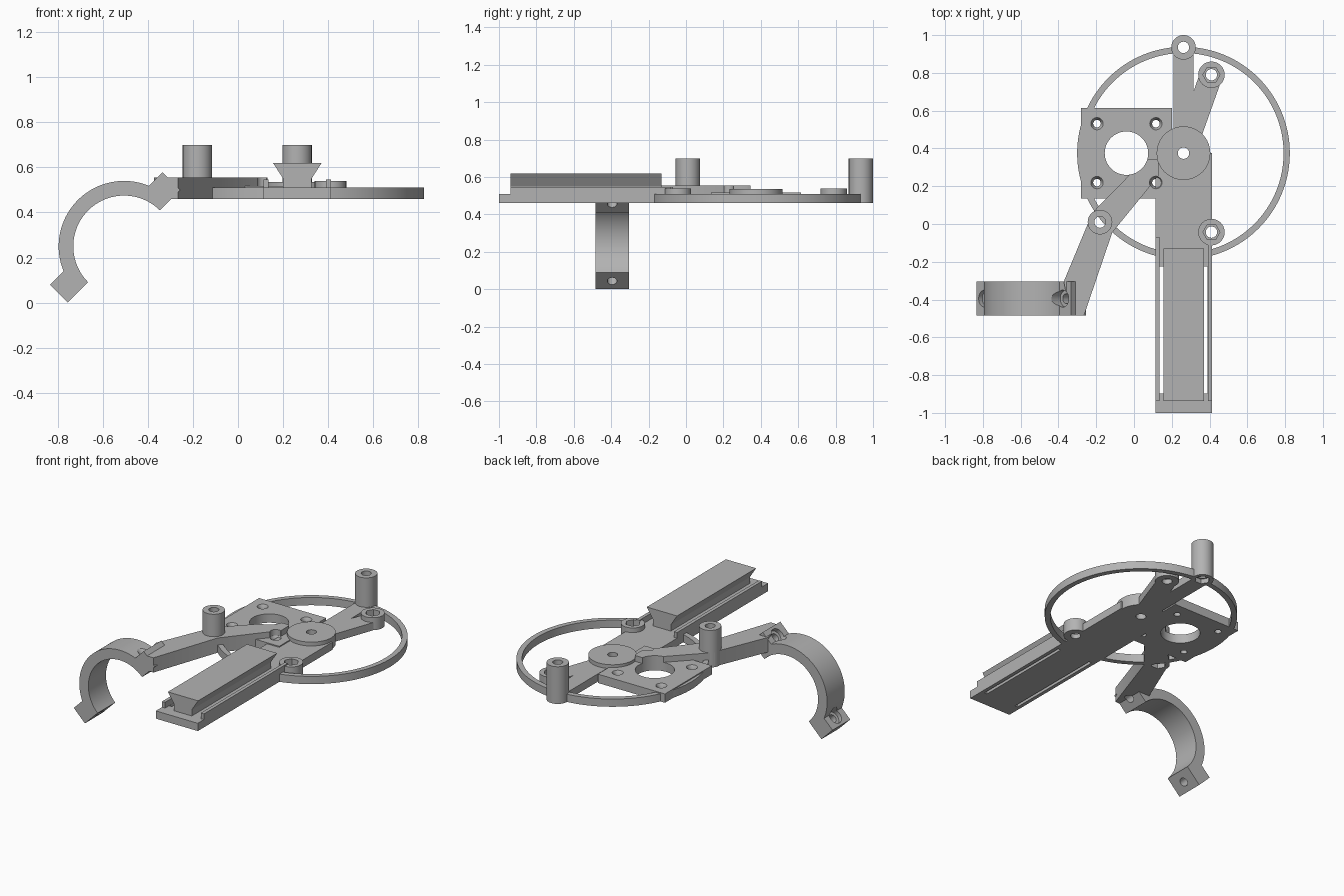
import bpy, bmesh
from math import cos, sin, pi, radians
from mathutils import Matrix, Vector

if "Cube" in bpy.data.objects:
    bpy.data.objects.remove(bpy.data.objects["Cube"], do_unlink=True)

grey = bpy.data.materials.new("plain_grey")
grey.use_nodes = True
grey.diffuse_color = (0.45, 0.45, 0.45, 1)
grey.node_tree.nodes["Principled BSDF"].inputs["Base Color"].default_value = grey.diffuse_color
parts = []


def prism(name, pts, z0, z1, matrix=None, grow=1.0, is_part=True, pivot=(0, 0)):
    """Extrude an outline from z0 to z1; grow scales the top about the pivot."""
    bm = bmesh.new()
    px, py = pivot
    low = [bm.verts.new((x, y, z0)) for x, y in pts]
    high = [bm.verts.new((px + (x - px) * grow, py + (y - py) * grow, z1)) for x, y in pts]
    bm.faces.new(low)
    bm.faces.new(high)
    n = len(pts)
    for i in range(n):
        j = (i + 1) % n
        bm.faces.new((low[i], low[j], high[j], high[i]))
    bmesh.ops.recalc_face_normals(bm, faces=bm.faces)
    if matrix:
        bm.transform(matrix)
    mesh = bpy.data.meshes.new(name)
    bm.to_mesh(mesh)
    bm.free()
    ob = bpy.data.objects.new(name, mesh)
    bpy.context.collection.objects.link(ob)
    mesh.materials.append(grey)
    if is_part:
        parts.append(ob)
    return ob


def circle(x, y, r, n=48):
    return [(x + r * cos(2 * pi * i / n), y + r * sin(2 * pi * i / n)) for i in range(n)]


def rect(x0, x1, y0, y1):
    return [(x0, y0), (x1, y0), (x1, y1), (x0, y1)]


def bar(a, b, width):
    a, b = Vector(a), Vector(b)
    d = (b - a).normalized() * width / 2
    side = Vector((-d.y, d.x))
    return [tuple(p) for p in (a + side, a - side, b - side, b + side)]


def cut(targets, cutter):
    """Subtract a temporary solid from each target."""
    cutter.hide_render = True
    for ob in targets:
        mod = ob.modifiers.new("cut", "BOOLEAN")
        mod.operation = "DIFFERENCE"
        mod.solver = "EXACT"
        mod.object = cutter
        bpy.context.view_layer.objects.active = ob
        bpy.ops.object.modifier_apply(modifier=mod.name)
    bpy.data.objects.remove(cutter, do_unlink=True)


def drill(targets, x, y, r, z0=0.4, z1=0.8, n=32, grow=1.0):
    cut(targets, prism("cutter", circle(x, y, r, n), z0, z1, None, grow, False, (x, y)))


BOTTOM, TOP = 0.46, 0.51
HUB = (0.262, 0.375)
END_POST = (0.262, 0.935)
ARM_POST = (-0.18, 0.01)
BOSSES = [(0.41, 0.79), (0.41, -0.043)]

# Guard ring
ring = prism("guard_ring", circle(*HUB, 0.563, 128), BOTTOM, TOP)
drill([ring], *HUB, 0.53, n=128)

# Base, beam to the end post, brace to the rear boss and hub
base = prism("base_plate", rect(0.113, 0.413, -1.0, HUB[1]), BOTTOM, TOP)
for x in (0.136, 0.371):
    cut([base], prism("cutter", rect(x, x + 0.019, -0.897, -0.225), 0.4, 0.6, is_part=False))
beam = prism("rear_beam", rect(0.21, 0.315, 0.3, END_POST[1]), BOTTOM, TOP)
brace = prism("boss_brace", bar(HUB, BOSSES[0], 0.12), BOTTOM, TOP)
hub = prism("hub_disc", circle(*HUB, 0.142, 64), BOTTOM, 0.535)
drill([base, beam, brace, hub], *HUB, 0.03)

# Walls beside the slots
walls = [prism("slot_wall", rect(x, x + 0.022, -0.937, -0.07), BOTTOM, 0.547)
         for x in (0.113, 0.391)]

# Dovetail rail, extruded along y
along_y = Matrix.Rotation(radians(90), 4, "X")
half = [(0.063, 0.505), (0.063, 0.55), (0.108, 0.62)]
profile = [(0.263 + x, z) for x, z in half] + [(0.263 - x, z) for x, z in reversed(half)]
prism("dovetail_rail", profile, 0.13, 0.937, along_y)

# Bosses with hexagonal nut pockets
for x, y in BOSSES:
    boss = prism("nut_boss", circle(x, y, 0.07), BOTTOM, 0.54)
    near = [boss, base, brace, ring] + walls
    drill(near, x, y, 0.03)
    drill(near, x, y, 0.045, 0.49, 0.6, 6)

# Motor plate with centre opening and countersunk holes
plate = prism("motor_plate", rect(-0.28, 0.2, 0.135, 0.615), BOTTOM, 0.517)
cut([plate], prism("cutter", circle(*HUB, 0.12), 0.4, 0.6, is_part=False))

# Bent arm
arm = prism("bent_arm", [(-0.235, 0.045), (0.06, 0.345), (0.13, 0.345), (0.13, 0.255),
                         (-0.115, -0.045), (-0.265, -0.485), (-0.335, -0.485),
                         (-0.372, -0.305), (-0.245, 0.0)], BOTTOM, 0.555)
cut([arm], prism("cutter", circle(*HUB, 0.141, 64), 0.4, 0.8, is_part=False))
drill([plate, arm, ring], -0.04, 0.375, 0.115, n=64)
for sx in (-1, 1):
    for sy in (-1, 1):
        x, y = -0.04 + sx * 0.156, 0.375 + sy * 0.156
        drill([plate, ring], x, y, 0.02)
        drill([plate, ring], x, y, 0.02, 0.495, 0.521, grow=1.75)
        drill([arm], x, y, 0.034)

# Tall posts with a hexagonal pocket underneath
for name, (x, y), others in (("end_post", END_POST, [beam, ring]), ("arm_post", ARM_POST, [arm])):
    post = prism(name, circle(x, y, 0.065), BOTTOM, 0.7)
    drill([post] + others, x, y, 0.03)
    drill([post] + others, x, y, 0.045, 0.4, 0.49, 6)

# Half pipe clamp: local x lies along the split line, tilted 45 degrees
tilt = Matrix.Translation((-0.505, 0, 0.25)) @ Matrix.Rotation(radians(-45), 4, "Y")
clamp_frame = tilt @ along_y
steps = [pi * i / 48 for i in range(49)]
arc = [(0.29 * cos(a), 0.29 * sin(a)) for a in steps]
arc += [(0.225 * cos(a), 0.225 * sin(a)) for a in reversed(steps)]
clamp = prism("pipe_clamp", arc, 0.305, 0.485, clamp_frame)
cut([arm], prism("cutter", circle(0, 0, 0.225, 64), 0.2, 0.6, clamp_frame, is_part=False))
for side in (-1, 1):
    x0, x1 = sorted((side * 0.226, side * 0.353))
    lug = prism("clamp_lug", rect(x0, x1, 0, 0.112), 0.305, 0.485, clamp_frame)
    near = [lug, clamp] + ([arm] if side > 0 else [])
    for r, z0, z1 in ((0.026, -0.1, 0.3), (0.045, 0.085, 0.3)):
        cut(near, prism("cutter", circle(side * 0.292, -0.395, r, 32), z0, z1, tilt, is_part=False))

# Smooth round surfaces, keep hard edges
bpy.ops.object.select_all(action="DESELECT")
for ob in parts:
    ob.select_set(True)
bpy.context.view_layer.objects.active = parts[0]
bpy.ops.object.shade_smooth_by_angle(angle=radians(30))
